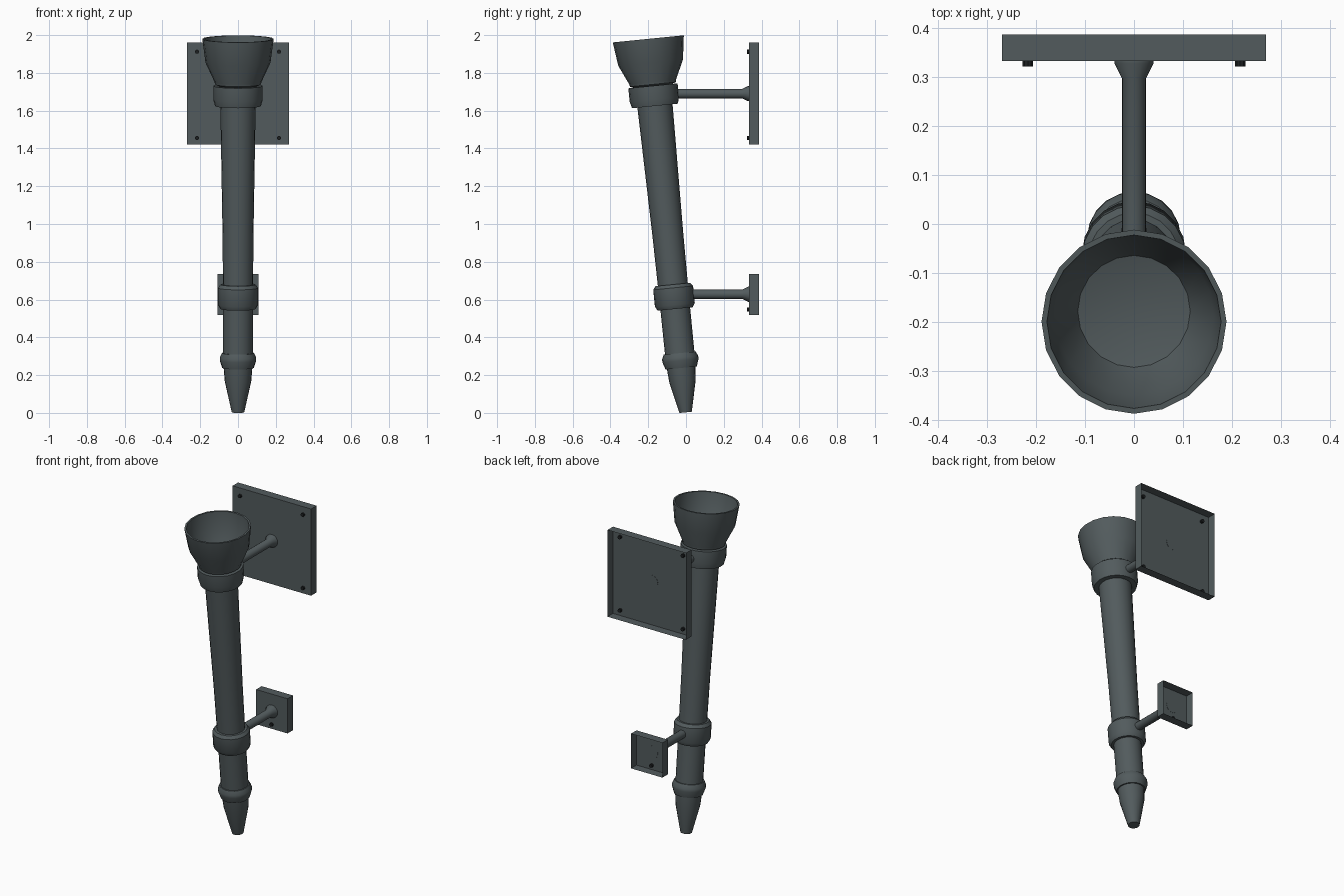
import bpy, bmesh
from math import sin, cos, pi, atan, radians
from mathutils import Matrix

if "Cube" in bpy.data.objects:
    bpy.data.objects.remove(bpy.data.objects["Cube"])

TILT = atan(0.1)


def material(name, rgb):
    m = bpy.data.materials.new(name)
    m.diffuse_color = (*rgb, 1)
    m.use_nodes = True
    m.node_tree.nodes["Principled BSDF"].inputs["Base Color"].default_value = m.diffuse_color
    return m


iron = material("dark_iron", (0.085, 0.105, 0.11))
black = material("black_metal", (0.012, 0.014, 0.015))


def finish(name, bm, mat, loc=(0, 0, 0), rot_x=0.0, angle=35):
    bmesh.ops.recalc_face_normals(bm, faces=bm.faces)
    me = bpy.data.meshes.new(name)
    bm.to_mesh(me)
    bm.free()
    me.materials.append(mat)
    ob = bpy.data.objects.new(name, me)
    bpy.context.collection.objects.link(ob)
    me.transform(Matrix.Translation(loc) @ Matrix.Rotation(rot_x, 4, 'X'))
    bpy.ops.object.select_all(action='DESELECT')
    ob.select_set(True)
    bpy.context.view_layer.objects.active = ob
    bpy.ops.object.shade_smooth_by_angle(angle=radians(angle))
    return ob


def lathe(name, profile, sides, mat, loc, rot_x, angle=35):
    """Revolve (radius, height) points around z and cap both ends."""
    bm = bmesh.new()
    rings = [[bm.verts.new((r * sin(2 * pi * i / sides), r * cos(2 * pi * i / sides), h))
              for i in range(sides)] for r, h in profile]
    for a, b in zip(rings, rings[1:]):
        for i in range(sides):
            j = (i + 1) % sides
            bm.faces.new((a[i], a[j], b[j], b[i]))
    bm.faces.new(rings[0])
    bm.faces.new(rings[-1])
    return finish(name, bm, mat, loc, rot_x, angle)


# Tilted torch body, all sharing one axis
def torch_part(name, profile, angle=35):
    lathe(name, profile, 20, iron, (0, -0.002, 0.003), TILT, angle)


torch_part("pointed_tip", [(0.033, 0), (0.070, 0.165), (0.077, 0.25)])
torch_part("lower_ring", [(0.076, 0.236), (0.083, 0.236), (0.096, 0.275),
                          (0.096, 0.292), (0.085, 0.315), (0.076, 0.315)])
torch_part("pole", [(0.078, 0.25), (0.079, 0.6), (0.082, 0.95), (0.094, 1.66)])
torch_part("lower_collar", [(0.076, 0.55), (0.093, 0.55), (0.106, 0.572),
                            (0.106, 0.662), (0.093, 0.68), (0.076, 0.68)])
torch_part("upper_collar", [(0.090, 1.63), (0.122, 1.63), (0.131, 1.665),
                            (0.131, 1.737), (0.10, 1.737)])
torch_part("cup", [(0.10, 1.735), (0.122, 1.745), (0.124, 1.757), (0.172, 1.86),
                   (0.189, 1.987), (0.178, 1.987), (0.163, 1.87), (0.115, 1.775),
                   (0.06, 1.762)], 50)


# Wall brackets: arm with flared end, open-backed plate and screws
def bracket(prefix, z, start, half, plate_z, screws):
    n = 0.334 - start
    lathe(prefix + "_arm", [(0.025, 0), (0.025, n - 0.036), (0.040, n - 0.006), (0.040, n)],
          16, iron, (0, start, z), -pi / 2)
    bm = bmesh.new()
    bmesh.ops.create_cube(bm, size=1, matrix=Matrix.Diagonal((2 * half, 0.054, 2 * half, 1)))
    back = [f for f in bm.faces if f.calc_center_median().y > 0.02
            and abs(f.normal.y) > 0.9]
    bmesh.ops.delete(bm, geom=back, context='FACES_ONLY')
    finish(prefix + "_wall_plate", bm, iron, (0, 0.36, plate_z))
    for i, (x, dz) in enumerate(screws):
        lathe(f"{prefix}_screw_{i + 1}", [(0.011, 0), (0.011, 0.026)], 10, black,
              (x, 0.322, plate_z + dz), -pi / 2)


bracket("upper", 1.69, -0.12, 0.27, 1.69,
        [(x, z) for x in (-0.217, 0.217) for z in (-0.235, 0.222)])
bracket("lower", 0.628, -0.03, 0.108, 0.627, [(0, -0.08)])
